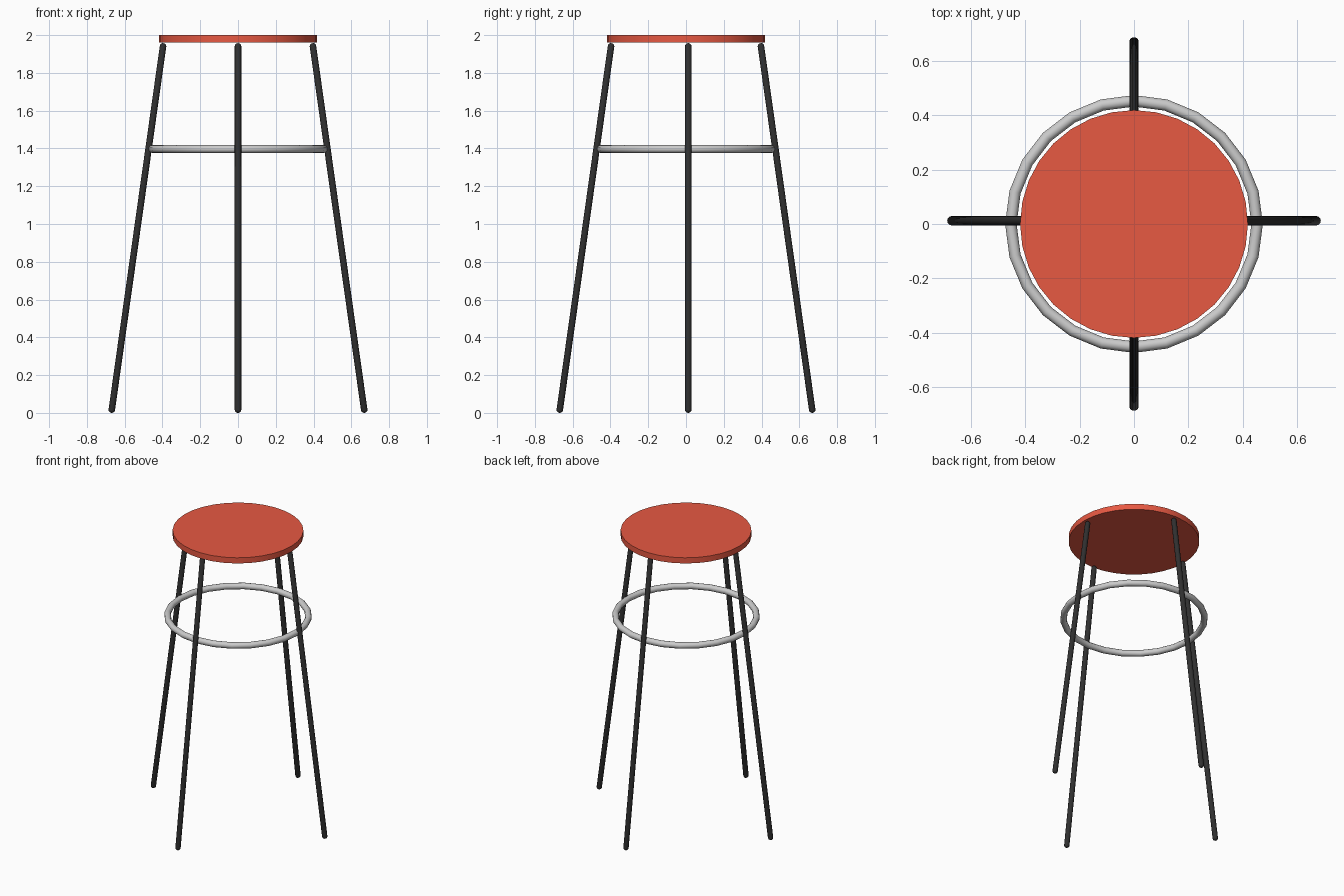
import bpy, bmesh, math
from mathutils import Vector

if "Cube" in bpy.data.objects:
    bpy.data.objects.remove(bpy.data.objects["Cube"])


def material(name, rgb):
    m = bpy.data.materials.new(name)
    m.diffuse_color = (*rgb, 1)
    m.use_nodes = True
    m.node_tree.nodes["Principled BSDF"].inputs["Base Color"].default_value = m.diffuse_color
    return m


def smooth():
    bpy.ops.object.shade_smooth_by_angle(angle=math.radians(40))


RED = material("red_paint", (0.8, 0.1, 0.055))
BLACK = material("black_metal", (0.03, 0.03, 0.03))

# Seat: thin round disc
bpy.ops.mesh.primitive_cylinder_add(vertices=32, radius=0.418, depth=0.04, location=(0, 0, 1.98))
seat = bpy.context.object
seat.name = "seat"
seat.data.materials.append(RED)
smooth()

# Foot ring
bpy.ops.mesh.primitive_torus_add(major_segments=24, minor_segments=12, major_radius=0.452,
                                 minor_radius=0.021, location=(0, 0, 1.397))
bpy.context.object.name = "foot_ring"
smooth()


# Legs: round-ended rods between two points
def rod(name, start, end, radius):
    axis = end - start
    bm = bmesh.new()
    bmesh.ops.create_uvsphere(bm, u_segments=16, v_segments=9, radius=radius)
    for v in bm.verts:
        if v.co.z > 0:
            v.co.z += axis.length
    mesh = bpy.data.meshes.new(name)
    bm.to_mesh(mesh)
    bm.free()
    ob = bpy.data.objects.new(name, mesh)
    bpy.context.collection.objects.link(ob)
    ob.location = start
    ob.rotation_euler = axis.to_track_quat('Z', 'Y').to_euler()
    mesh.materials.append(BLACK)
    mesh.shade_smooth()


R = 0.0175
for name, dx, dy, shift in (("right_leg", 1, 0, 0.012), ("left_leg", -1, 0, 0.012),
                            ("back_leg", 0, 1, 0), ("front_leg", 0, -1, 0)):
    foot = Vector((dx * 0.668, dy * 0.668 + shift, R))
    top = Vector((dx * 0.397, dy * 0.397 + shift, 1.94))
    rod(name, foot, top, R)
